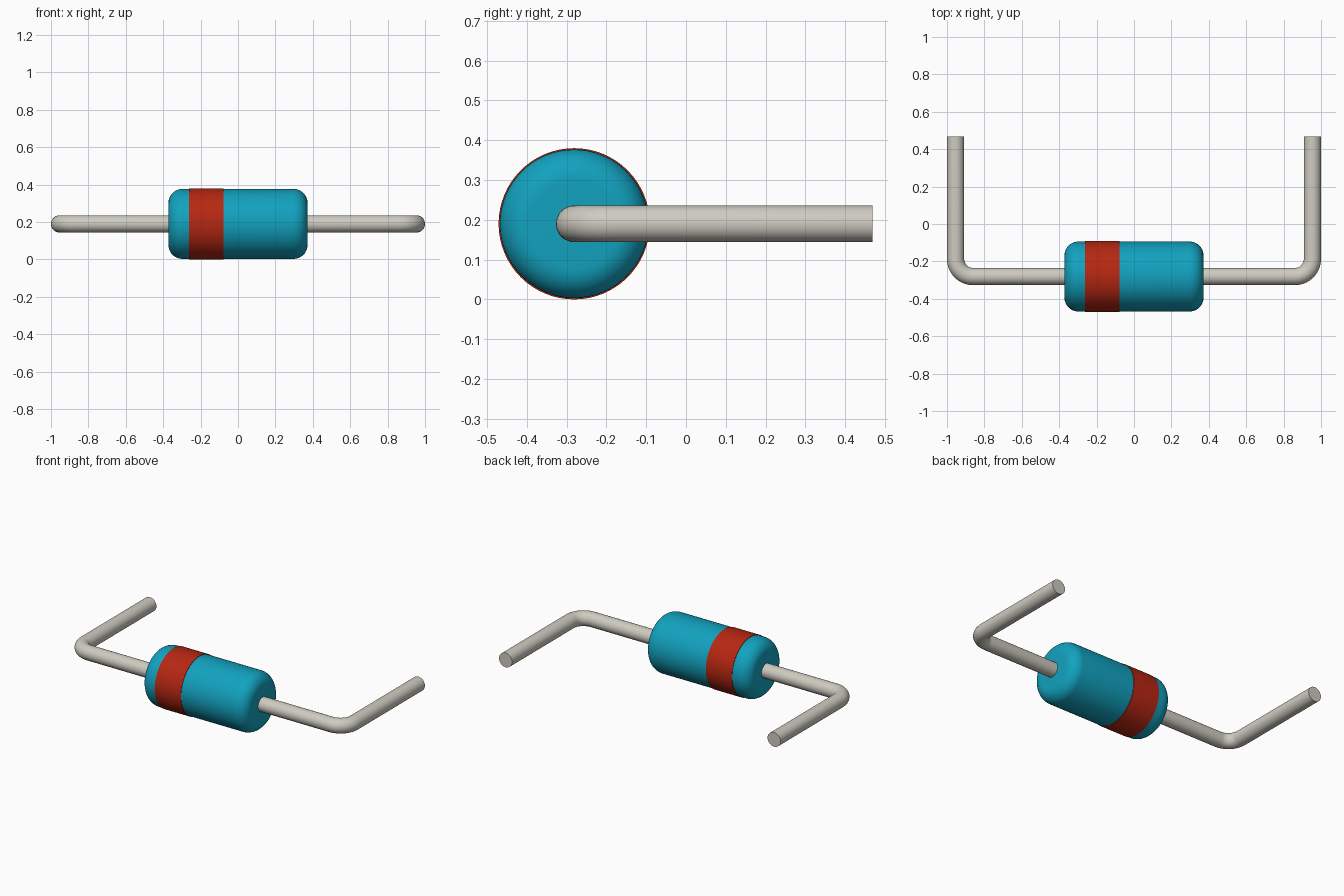
import bpy, bmesh, math
from mathutils import Vector

if "Cube" in bpy.data.objects:
    bpy.data.objects.remove(bpy.data.objects["Cube"])

AXIS_Y, AXIS_Z = -0.281, 0.19     # centre line of the body
BODY_R, BODY_HALF, FILLET = 0.187, 0.372, 0.075
WIRE_R, WIRE_X, BEND_R, WIRE_END = 0.046, 0.954, 0.094, 0.469


def material(name, color):
    m = bpy.data.materials.new(name)
    m.diffuse_color = (*color, 1)
    m.use_nodes = True
    m.node_tree.nodes["Principled BSDF"].inputs["Base Color"].default_value = m.diffuse_color
    return m


teal = material("teal_glaze", (0.006, 0.36, 0.52))
red = material("red_band", (0.47, 0.02, 0.006))
metal = material("tinned_metal", (0.62, 0.60, 0.53))


def sweep(name, stations, sides, mat):
    """Skin circles given as (centre, direction, radius) and cap both ends."""
    bm = bmesh.new()
    rings = []
    for centre, direction, radius in stations:
        up = Vector((0, 0, 1))
        side = up.cross(direction)
        rings.append([bm.verts.new(centre + radius * (
            side * math.cos(2 * math.pi * i / sides) +
            up * math.sin(2 * math.pi * i / sides))) for i in range(sides)])
    for a, b in zip(rings, rings[1:]):
        for i in range(sides):
            j = (i + 1) % sides
            bm.faces.new((a[i], a[j], b[j], b[i]))
    bm.faces.new(rings[0])
    bm.faces.new(rings[-1])
    bmesh.ops.recalc_face_normals(bm, faces=bm.faces)
    mesh = bpy.data.meshes.new(name)
    bm.to_mesh(mesh)
    bm.free()
    mesh.materials.append(mat)
    obj = bpy.data.objects.new(name, mesh)
    bpy.context.collection.objects.link(obj)
    bpy.ops.object.select_all(action='DESELECT')
    obj.select_set(True)
    bpy.context.view_layer.objects.active = obj
    bpy.ops.object.shade_smooth_by_angle(angle=math.radians(35))
    return obj


def lathe(name, profile, mat):
    """Revolve (x, radius) points about the body centre line."""
    return sweep(name, [(Vector((x, AXIS_Y, AXIS_Z)), Vector((1, 0, 0)), r)
                        for x, r in profile], 64, mat)


# Body with rounded shoulders
arc = [math.pi / 2 * i / 10 for i in range(11)]
shoulder = [(BODY_HALF - FILLET + FILLET * math.sin(a),
             BODY_R - FILLET + FILLET * math.cos(a)) for a in arc]
lathe("body", [(-x, r) for x, r in reversed(shoulder)] + shoulder, teal)

# Polarity band, slightly proud of the body
lathe("band", [(-0.262, BODY_R - 0.004), (-0.262, 0.19),
               (-0.077, 0.19), (-0.077, BODY_R - 0.004)], red)

# Bent wire leads, one on each side
for label, s in (("left_lead", -1), ("right_lead", 1)):
    path = [(Vector((s * (BODY_HALF - 0.02), AXIS_Y, AXIS_Z)), Vector((s, 0, 0)), WIRE_R)]
    for a in arc:
        path.append((Vector((s * (WIRE_X - BEND_R + BEND_R * math.sin(a)),
                             AXIS_Y + BEND_R - BEND_R * math.cos(a), AXIS_Z)),
                     Vector((s * math.cos(a), math.sin(a), 0)), WIRE_R))
    path.append((Vector((s * WIRE_X, WIRE_END, AXIS_Z)), Vector((0, 1, 0)), WIRE_R))
    sweep(label, path, 32, metal)
